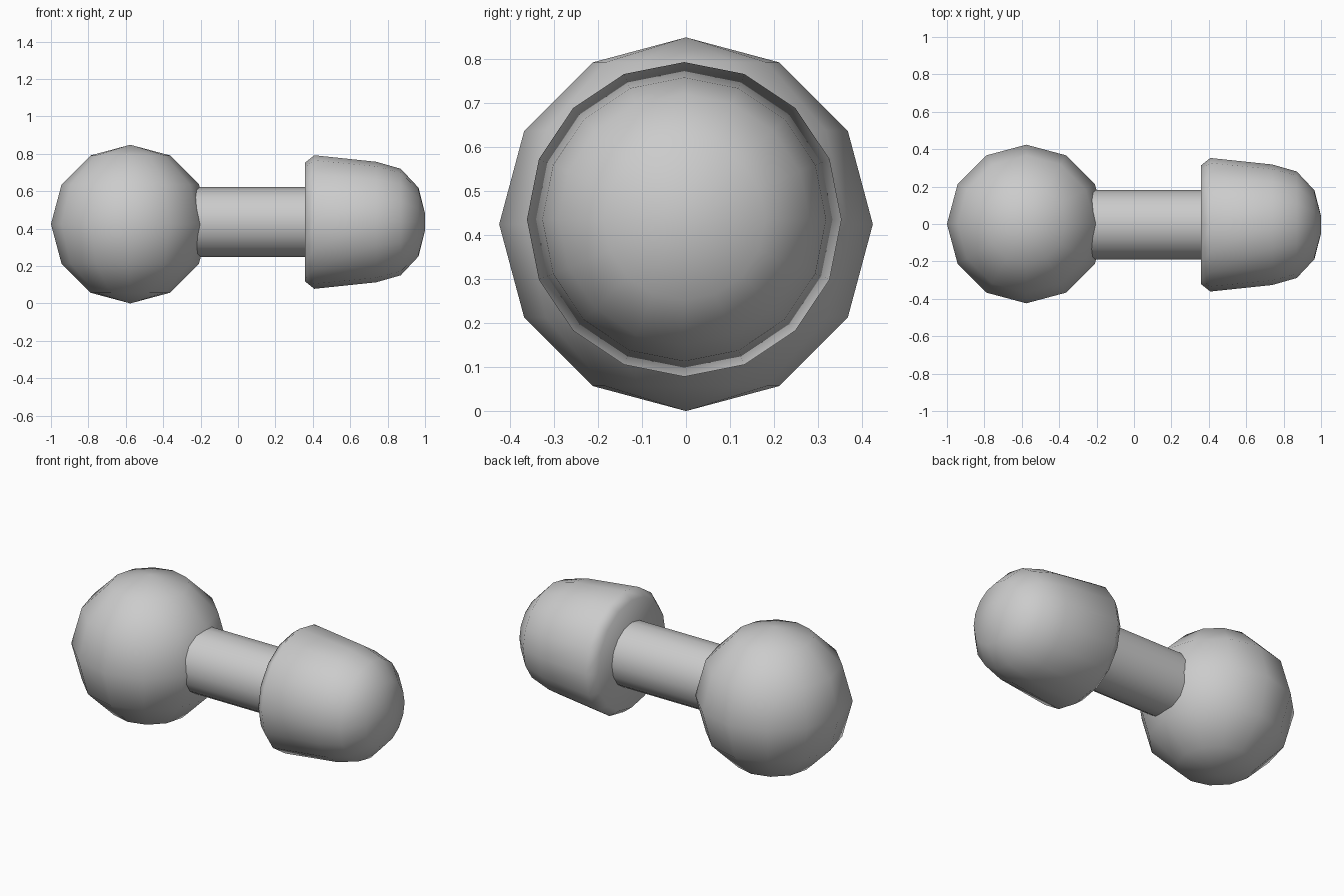
import bpy, bmesh
from math import sin, cos, pi

if "Cube" in bpy.data.objects:
    bpy.data.objects.remove(bpy.data.objects["Cube"])


def finish(name, bm, smooth_all=True, angle=35):
    """Turn a bmesh into a named, smooth shaded object."""
    bmesh.ops.recalc_face_normals(bm, faces=bm.faces)
    mesh = bpy.data.meshes.new(name)
    bm.to_mesh(mesh)
    bm.free()
    obj = bpy.data.objects.new(name, mesh)
    bpy.context.collection.objects.link(obj)
    bpy.ops.object.select_all(action='DESELECT')
    obj.select_set(True)
    bpy.context.view_layer.objects.active = obj
    if smooth_all:
        bpy.ops.object.shade_smooth()
    else:
        bpy.ops.object.shade_smooth_by_angle(angle=angle * pi / 180)
    return obj


def lathe_x(name, profile, sides, y, z, **shading):
    """Spin (x, radius) points round a lengthwise axis and cap both ends."""
    bm = bmesh.new()
    rings = [[bm.verts.new((x, y + r * sin(2 * pi * i / sides),
                            z + r * cos(2 * pi * i / sides)))
              for i in range(sides)] for x, r in profile]
    for a, b in zip(rings, rings[1:]):
        for i in range(sides):
            j = (i + 1) % sides
            bm.faces.new((a[i], a[j], b[j], b[i]))
    bm.faces.new(rings[0])
    bm.faces.new(rings[-1])
    return finish(name, bm, **shading)


# round ball at the left end
R = 0.424
bm = bmesh.new()
bmesh.ops.create_uvsphere(bm, u_segments=12, v_segments=6, radius=R)
bmesh.ops.translate(bm, verts=bm.verts, vec=(-1 + R, 0, R))
finish("ball_end", bm)

# connecting rod
lathe_x("rod", [(-0.28, 0.186), (0.40, 0.186)], 16, -0.004, 0.435,
        smooth_all=False)

# tapered cap: chamfered back rim, rounded tip
tip = [(0.74 + 0.26 * sin(k * pi / 6), 0.045 + 0.277 * cos(k * pi / 6))
       for k in range(4)]
lathe_x("tapered_cap", [(0.358, 0.317), (0.408, 0.357)] + tip, 16,
        -0.004, 0.435)
